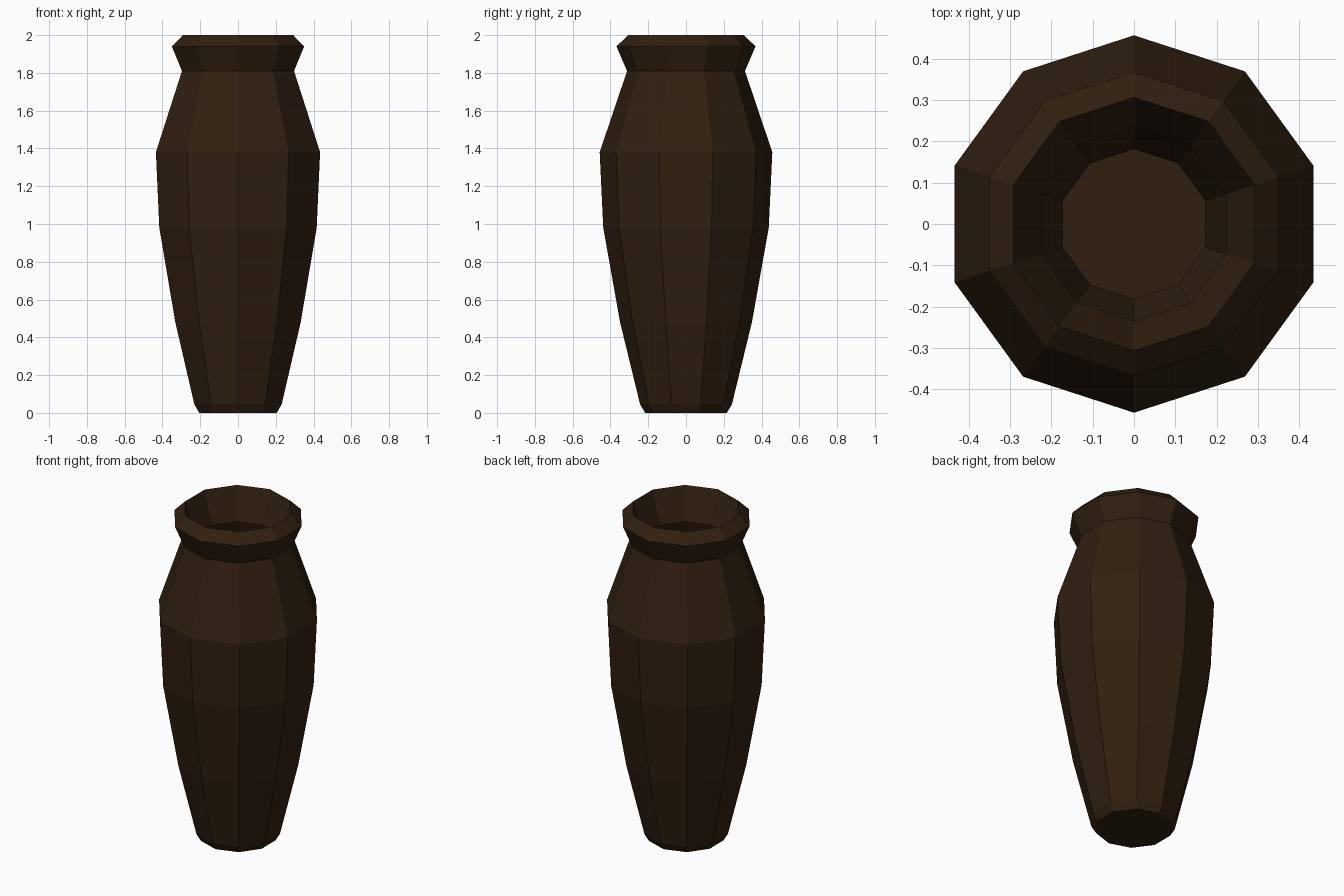
import bpy, bmesh, math

if "Cube" in bpy.data.objects:
    bpy.data.objects.remove(bpy.data.objects["Cube"])

SIDES = 10
# Profile as (radius, height): outside from the base up, over the lip, down the inside
profile = [
    (0.216, 0.0), (0.243, 0.045), (0.349, 0.48), (0.438, 0.98), (0.457, 1.38),
    (0.312, 1.81), (0.368, 1.94), (0.307, 2.0),
    (0.235, 1.81), (0.385, 1.36), (0.368, 0.99), (0.28, 0.5), (0.182, 0.07),
]

bm = bmesh.new()

# Rings of the vase wall
rings = []
for r, z in profile:
    ring = []
    for i in range(SIDES):
        a = math.pi / 2 + 2 * math.pi * i / SIDES
        ring.append(bm.verts.new((r * math.cos(a), r * math.sin(a), z)))
    rings.append(ring)

for low, high in zip(rings, rings[1:]):
    for i in range(SIDES):
        j = (i + 1) % SIDES
        bm.faces.new((low[i], low[j], high[j], high[i]))

# Underside and inner floor
bm.faces.new(rings[0][::-1])
bm.faces.new(rings[-1])
bmesh.ops.recalc_face_normals(bm, faces=bm.faces)

mesh = bpy.data.meshes.new("vase")
bm.to_mesh(mesh)
bm.free()

# Dark brown clay
clay = bpy.data.materials.new("dark_brown_clay")
clay.diffuse_color = (0.030, 0.014, 0.005, 1)
clay.use_nodes = True
clay.node_tree.nodes["Principled BSDF"].inputs["Base Color"].default_value = clay.diffuse_color
mesh.materials.append(clay)

vase = bpy.data.objects.new("vase", mesh)
bpy.context.collection.objects.link(vase)
